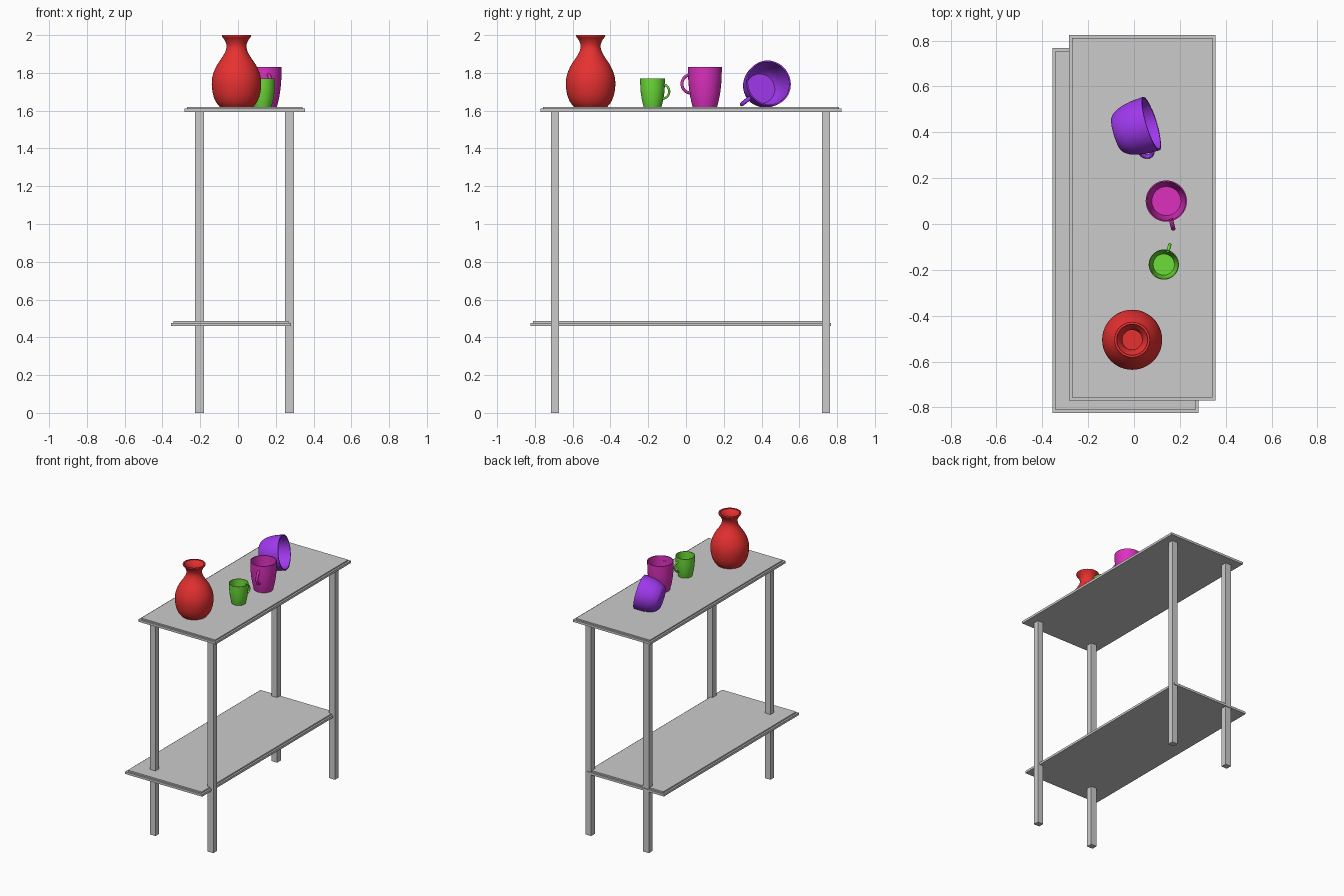
import bpy, bmesh
from math import sin, cos, pi, radians
from mathutils import Vector, Matrix

if "Cube" in bpy.data.objects:
    bpy.data.objects.remove(bpy.data.objects["Cube"])


def finish(bm, name, color=None, matrix=None, smooth=True):
    bmesh.ops.recalc_face_normals(bm, faces=bm.faces)
    mesh = bpy.data.meshes.new(name)
    bm.to_mesh(mesh)
    bm.free()
    ob = bpy.data.objects.new(name, mesh)
    bpy.context.collection.objects.link(ob)
    if matrix:
        ob.matrix_world = matrix
    if color:
        mat = bpy.data.materials.new(name + "_glaze")
        mat.diffuse_color = (*color, 1)
        mat.use_nodes = True
        mat.node_tree.nodes["Principled BSDF"].inputs["Base Color"].default_value = mat.diffuse_color
        mesh.materials.append(mat)
    if smooth:
        bpy.ops.object.select_all(action='DESELECT')
        ob.select_set(True)
        bpy.context.view_layer.objects.active = ob
        bpy.ops.object.shade_smooth_by_angle(angle=radians(40))
    return ob


def bridge(bm, rings, caps=True):
    for a, b in zip(rings, rings[1:]):
        for i in range(len(a)):
            j = (i + 1) % len(a)
            bm.faces.new((a[i], a[j], b[j], b[i]))
    if caps:
        bm.faces.new(rings[0][::-1])
        bm.faces.new(rings[-1])


def spline(pts, steps=4):
    """Catmull-Rom curve through the profile points."""
    p = [Vector(q) for q in pts]
    p = [2 * p[0] - p[1]] + p + [2 * p[-1] - p[-2]]
    out = []
    for a, b, c, d in zip(p, p[1:], p[2:], p[3:]):
        for k in range(steps):
            t = k / steps
            out.append(0.5 * (2 * b + (c - a) * t + (2 * a - 5 * b + 4 * c - d) * t * t
                              + (3 * b - a - 3 * c + d) * t ** 3))
    return out + [p[-2]]


def lathe(bm, profile, sides=48):
    rings = [[bm.verts.new((r * cos(2 * pi * i / sides), r * sin(2 * pi * i / sides), z))
              for i in range(sides)] for r, z in profile]
    bridge(bm, rings)


def box(name, x0, x1, y0, y1, layers):
    """Rectangular block lofted through (inset, z) layers."""
    bm = bmesh.new()
    rings = [[bm.verts.new(c) for c in ((x0 + d, y0 + d, z), (x1 - d, y0 + d, z),
                                        (x1 - d, y1 - d, z), (x0 + d, y1 - d, z))]
             for d, z in layers]
    bridge(bm, rings)
    return finish(bm, name, smooth=False)


def cup(name, color, shape, R, h, rim, axis, side, reach, z_low, z_high, tube):
    """Cup along its own z axis, handle along its own x axis."""
    bm = bmesh.new()
    wall = 0.06 * R
    outer = spline([(f * R, t * h) for f, t in shape])
    inner = [(r - wall, z) for r, z in outer if z > 0.05 * h]
    lathe(bm, [tuple(p) for p in outer] + inner[::-1])
    # handle loop, ends sunk into the wall
    zc, zr = (z_low + z_high) / 2, (z_high - z_low) / 2 - tube
    x0 = min(r for r, z in outer if z > z_low) - wall / 2
    xr, rings = reach - tube - x0, []
    for k in range(21):
        a = -pi / 2 + pi * k / 20
        center = Vector((x0 + xr * cos(a), 0, zc + zr * sin(a)))
        n = Vector((cos(a) / xr, 0, sin(a) / zr)).normalized()
        rings.append([bm.verts.new(center + n * tube * cos(b)
                                   + Vector((0, tube * 1.15 * sin(b), 0)))
                      for b in (2 * pi * i / 12 for i in range(12))])
    bridge(bm, rings)
    X, Z = Vector(side), Vector(axis)
    Y = Z.cross(X)
    m = Matrix((X, Y, Z)).transposed().to_4x4()
    m.translation = Vector(rim) - Z * h
    return finish(bm, name, color, m)


# shelves with a stepped edge
for name, x0, x1, y0, y1, z0, z1 in (
        ("top_shelf", -0.283, 0.355, -0.77, 0.824, 1.594, 1.62),
        ("lower_shelf", -0.355, 0.281, -0.824, 0.768, 0.459, 0.486)):
    zs = z0 + 0.017
    box(name, x0, x1, y0, y1, [(0, z0), (0, zs), (0.013, zs), (0.013, z1)])

# legs
for xn, x in (("left", -0.204), ("right", 0.273)):
    for yn, y in (("front", -0.693), ("back", 0.741)):
        box(f"{yn}_{xn}_leg", x - 0.0235, x + 0.0235, y - 0.0215, y + 0.0215,
            [(0, 0), (0, 1.598)])

# vase
bm = bmesh.new()
outer = spline([(0.088, 0), (0.108, 0.025), (0.124, 0.065), (0.131, 0.12), (0.125, 0.17),
                (0.104, 0.22), (0.076, 0.262), (0.058, 0.295), (0.053, 0.325),
                (0.062, 0.352), (0.077, 0.373), (0.077, 0.38)])
inner = [(r - 0.01, z) for r, z in outer if z > 0.012]
lathe(bm, [tuple(p) for p in outer] + inner[::-1])
finish(bm, "vase", (0.8, 0.03, 0.03), Matrix.Translation((-0.008, -0.505, 1.62)))

# standing cups
tall = [(0.72, 0), (0.78, 0.1), (0.88, 0.3), (0.97, 0.62), (1, 1)]
up = (0, 0, 1)
a = radians(73)
cup("small_cup", (0.15, 0.72, 0.04), tall, 0.066, 0.149, (0.13, -0.177, 1.769),
    up, (cos(a), sin(a), 0), 0.098, 0.038, 0.125, 0.006)
a = radians(-76)
cup("tall_cup", (0.72, 0.03, 0.52), tall, 0.09, 0.21, (0.141, 0.1, 1.83),
    up, (cos(a), sin(a), 0), 0.133, 0.066, 0.178, 0.008)

# wide cup lying on its side, resting on its handle
az, el, roll = radians(17), radians(11), radians(37)
axis = Vector((cos(el) * cos(az), cos(el) * sin(az), sin(el)))
level = Vector((sin(az), -cos(az), 0))
rise = axis.cross(level) * -1
if rise.z < 0:
    rise = -rise
wide = [(0.62, 0), (0.74, 0.08), (0.88, 0.28), (0.97, 0.6), (1, 1)]
cup("tipped_cup", (0.35, 0.04, 0.85), wide, 0.122, 0.16, (0.076, 0.438, 1.746),
    axis, level * cos(roll) - rise * sin(roll), 0.176, 0.045, 0.13, 0.009)
